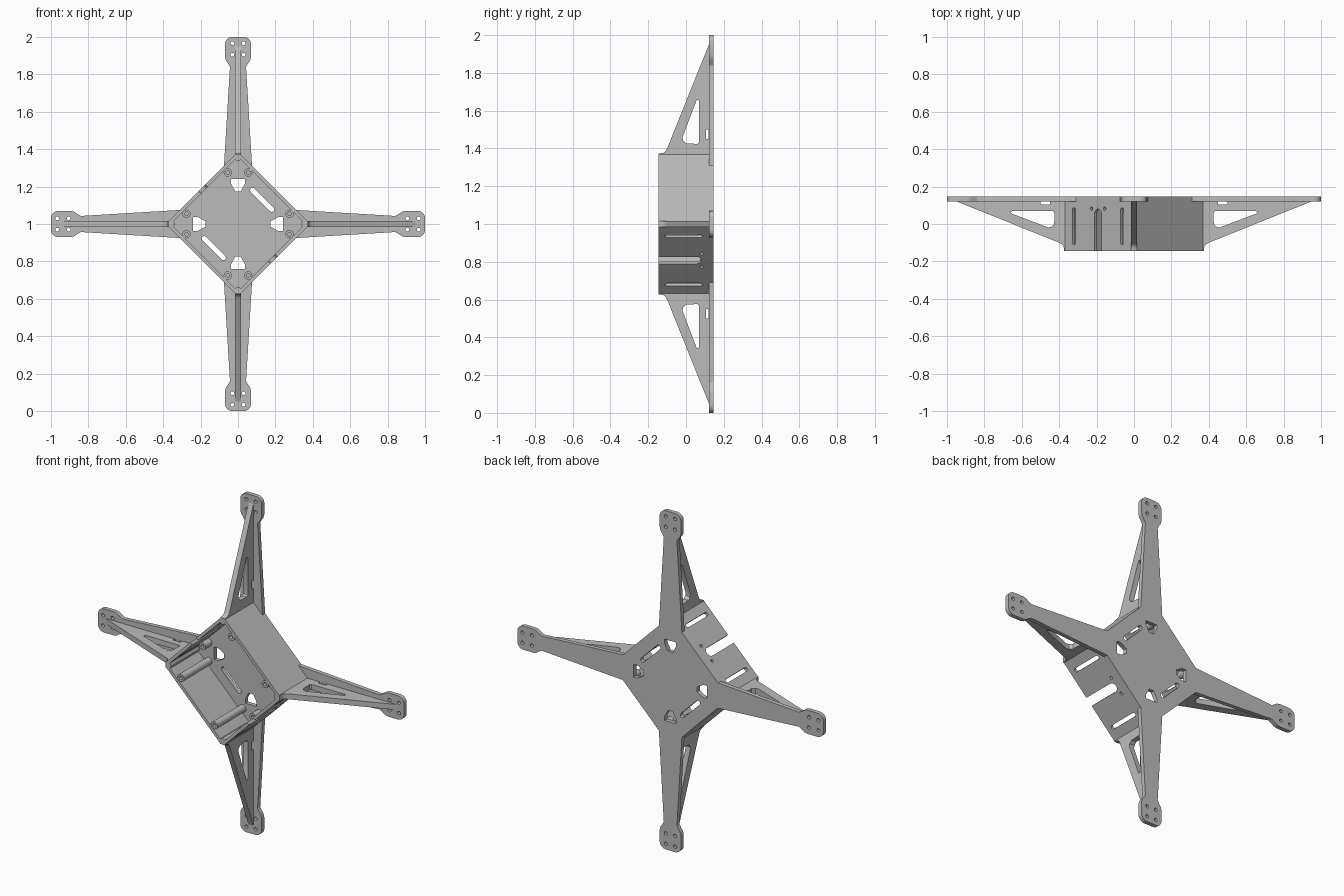
import bpy, bmesh
from math import sin, cos, pi, radians
from mathutils import Matrix, Vector

cube = bpy.data.objects.get("Cube")
if cube:
    bpy.data.objects.remove(cube)

grey = bpy.data.materials.new("matte grey")
grey.use_nodes = True
colour = (0.5, 0.5, 0.5, 1)
grey.diffuse_color = colour
grey.node_tree.nodes["Principled BSDF"].inputs["Base Color"].default_value = colour

FRONT, PLATE, BACK = -0.145, 0.121, 0.146   # depths along y
EDGE = 0.385                                # |x| + |z| of the hub's sides
WALL = 0.018
Y = Vector((0, 1, 0))


def arc(cx, cy, r, start, end, steps=8):
    angles = [radians(start + (end - start) * i / steps) for i in range(steps + 1)]
    return [(cx + r * cos(a), cy + r * sin(a)) for a in angles]


def circle(cx, cy, r):
    return arc(cx, cy, r, 0, 360, 20)[:-1]


def turn(points, a):
    return [(x * cos(a) - y * sin(a), x * sin(a) + y * cos(a)) for x, y in points]


def radial(a):
    return Vector((cos(a), 0, sin(a)))


def cut_sheet(name, loops, thickness, origin, ax, ay):
    """Solid sheet from an outline followed by its holes."""
    curve = bpy.data.curves.new(name, "CURVE")
    curve.dimensions = "2D"
    curve.fill_mode = "BOTH"
    curve.extrude = thickness / 2
    for loop in loops:
        spline = curve.splines.new("POLY")
        spline.points.add(len(loop) - 1)
        for p, (x, y) in zip(spline.points, loop):
            p.co = (x, y, 0, 1)
        spline.use_cyclic_u = True
    temp = bpy.data.objects.new(name + "_outline", curve)
    bpy.context.collection.objects.link(temp)
    deps = bpy.context.evaluated_depsgraph_get()
    mesh = bpy.data.meshes.new_from_object(temp.evaluated_get(deps))
    bpy.data.objects.remove(temp)
    frame = Matrix((ax, ay, ax.cross(ay))).transposed().to_4x4()
    frame.translation = origin + Vector((0, 0, 1))
    mesh.transform(frame)
    bm = bmesh.new()
    bm.from_mesh(mesh)
    bmesh.ops.remove_doubles(bm, verts=bm.verts, dist=0.0001)
    bmesh.ops.recalc_face_normals(bm, faces=bm.faces)
    bm.to_mesh(mesh)
    bm.free()
    mesh.materials.clear()
    mesh.materials.append(grey)
    obj = bpy.data.objects.new(name, mesh)
    bpy.context.collection.objects.link(obj)
    bpy.ops.object.select_all(action="DESELECT")
    obj.select_set(True)
    bpy.context.view_layer.objects.active = obj
    bpy.ops.object.shade_smooth_by_angle(angle=radians(30))


def facing_sheet(name, loops, y0, y1):
    """Sheet that lies parallel to the front."""
    cut_sheet(name, loops, y1 - y0, Y * (y0 + y1) / 2,
              Vector((1, 0, 0)), Vector((0, 0, 1)))


# Back plate: hub and four tapered arms with rounded motor pads
half = [(0.31, 0.075), (0.84, 0.043), (0.86, 0.054), (0.875, 0.065), (0.895, 0.07)]
half += arc(0.96, 0.03, 0.04, 90, 0)
arm = [(x, -y) for x, y in half] + half[::-1]
window = [(0.24, -0.037), (0.24, 0.037), (0.215, 0.037),
          (0.175, 0.015), (0.175, -0.015), (0.215, -0.037)]
slot = arc(0.183, 0.073, 0.013, 0, 180) + arc(0.183, -0.073, 0.013, 180, 360)
outline, holes = [], []
for k in range(4):
    a = k * pi / 2
    outline += turn(arm, a)
    holes.append(turn(window, a))
    for x in (0.905, 0.967):
        for y in (-0.03, 0.03):
            holes.append(turn(circle(x, y, 0.01), a))
for a in (pi / 4, 5 * pi / 4):
    holes.append(turn(slot, a))
facing_sheet("back_plate", [outline] + holes, PLATE, BACK)

# Upright rib on each arm, with a triangular and a small square opening
rib = [(0.36, PLATE + 0.005), (0.36, FRONT), (0.373, FRONT), (0.376, -0.122),
       (0.385, -0.108), (0.40, -0.1), (0.95, PLATE), (0.95, PLATE + 0.005)]
triangle = [(0.427, 0.0), (0.424, 0.06), (0.433, 0.069), (0.65, 0.069),
            (0.66, 0.064), (0.655, 0.056), (0.46, -0.018), (0.442, -0.016)]
square = [(0.45, 0.105), (0.50, 0.105), (0.50, 0.12), (0.45, 0.12)]
post = [(0.37, -0.015), (0.37, 0.015), (0.35, 0.03), (0.335, 0), (0.35, -0.03)]
for k, side in enumerate(("left", "top", "right", "bottom")):
    a = k * pi / 2
    cut_sheet(side + "_rib", [rib, triangle, square], 0.032, Vector(), radial(a), Y)
    facing_sheet(side + "_corner_post", [turn(post, a)], FRONT, PLATE + 0.005)

# Hub walls: two plain, two with strap slots and an open cable notch
reach = 0.251
plain = [(-reach, FRONT), (reach, FRONT), (reach, BACK - 0.001), (-reach, BACK - 0.001)]
notch = [(-0.026, FRONT)] + arc(0, 0.054, 0.026, 180, 0) + [(0.026, FRONT)]
notched = plain[:1] + notch + plain[1:]
openings = [circle(s * 0.05, 0.082, 0.009) for s in (-1, 1)]
openings += [arc(s * 0.182, 0.076, 0.011, 0, 180) + arc(s * 0.182, -0.1, 0.011, 180, 360)
             for s in (-1, 1)]
names = ("upper_left", "upper_right", "lower_right", "lower_left")
for k, side in enumerate(names):
    a = pi / 4 + k * pi / 2
    slotted = k % 2 == 1
    loops = [notched] + openings if slotted else [plain]
    middle = radial(a) * (EDGE / 2 ** 0.5 - WALL / 2)
    cut_sheet(side + "_wall", loops, WALL, middle, radial(a + pi / 2), Y)
    # Screw columns inside the wall, short where the straps pass
    for n, s in enumerate((-1, 1)):
        centre = turn([(0.2333, s * 0.156)], a)[0]
        facing_sheet(f"{side}_screw_column_{n + 1}",
                     [circle(*centre, 0.022), circle(*centre, 0.01)],
                     0.06 if slotted else FRONT + 0.003, PLATE + 0.005)
